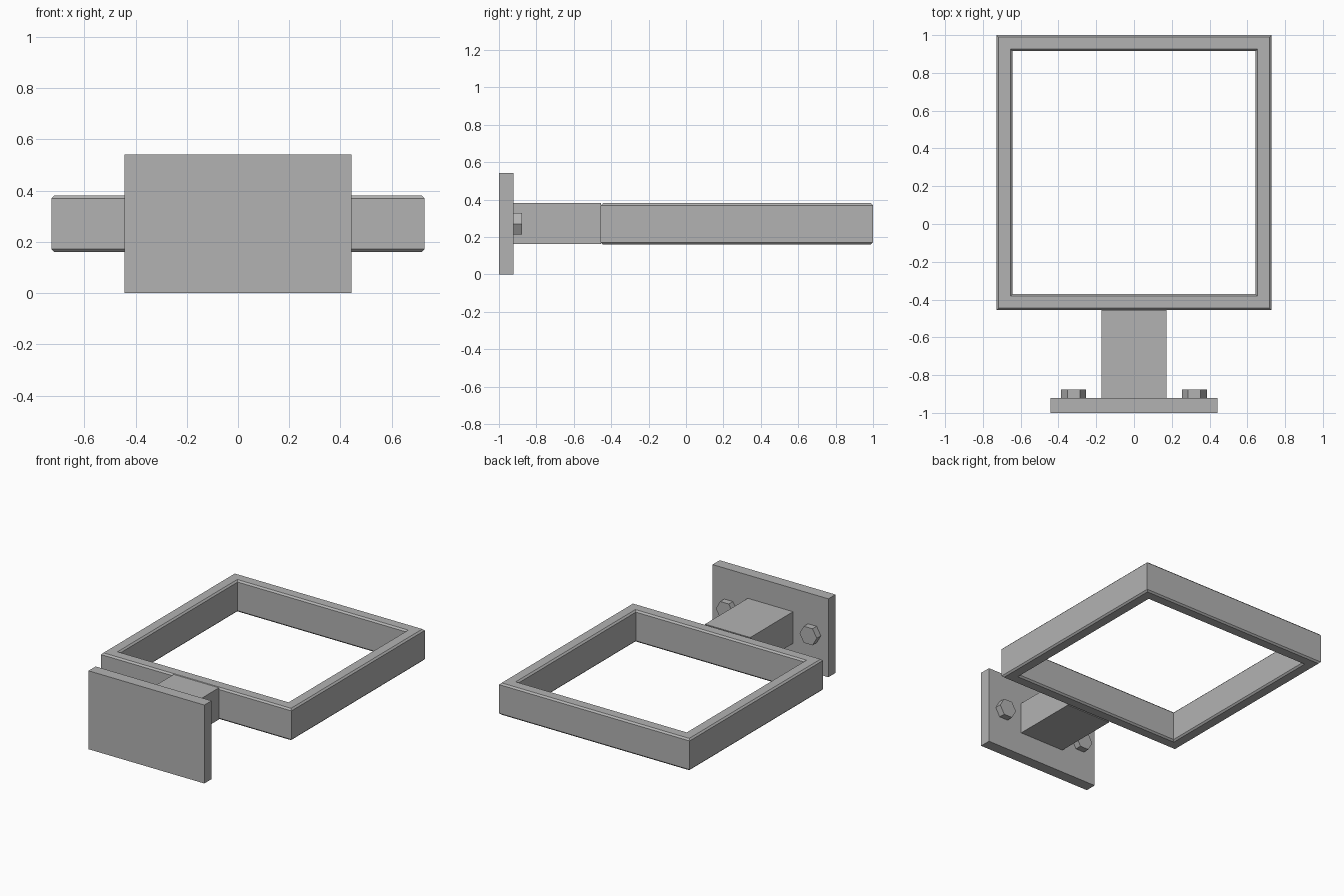
import bpy
import bmesh
from math import pi
from mathutils import Matrix, Vector

if "Cube" in bpy.data.objects:
    bpy.data.objects.remove(bpy.data.objects["Cube"], do_unlink=True)

# Single flat grey for the whole bracket
grey = bpy.data.materials.new("plain grey")
grey.use_nodes = True
color = (0.45, 0.45, 0.45, 1)
grey.diffuse_color = color
grey.node_tree.nodes["Principled BSDF"].inputs["Base Color"].default_value = color

MID_Z = 0.271


def finish(name, bm):
    bmesh.ops.recalc_face_normals(bm, faces=bm.faces)
    mesh = bpy.data.meshes.new(name)
    bm.to_mesh(mesh)
    bm.free()
    mesh.materials.append(grey)
    obj = bpy.data.objects.new(name, mesh)
    bpy.context.collection.objects.link(obj)
    return obj


def box(name, low, high):
    low, high = Vector(low), Vector(high)
    bm = bmesh.new()
    place = Matrix.Translation((low + high) / 2) @ Matrix.Diagonal((*(high - low), 1))
    bmesh.ops.create_cube(bm, size=1, matrix=place)
    return finish(name, bm)


def square_ring(name, center, inner, outer, half_height, chamfer):
    # Chamfered section carried around four mitred corners
    c, h = chamfer, half_height
    section = [(inner, c - h), (inner + c, -h), (outer - c, -h), (outer, c - h),
               (outer, h - c), (outer - c, h), (inner + c, h), (inner, h - c)]
    bm = bmesh.new()
    loops = [[bm.verts.new(center + Vector((sx * r, sy * r, z))) for r, z in section]
             for sx, sy in ((1, 1), (-1, 1), (-1, -1), (1, -1))]
    n = len(section)
    for i, a in enumerate(loops):
        b = loops[(i + 1) % len(loops)]
        for j in range(n):
            k = (j + 1) % n
            bm.faces.new((a[j], a[k], b[k], b[j]))
    return finish(name, bm)


def bolt(name, x):
    # Hexagonal head with its flats level, lying along y
    bm = bmesh.new()
    place = (Matrix.Translation((x, -0.902, MID_Z)) @ Matrix.Rotation(pi / 2, 4, "X")
             @ Matrix.Rotation(pi / 2, 4, "Z"))
    bmesh.ops.create_cone(bm, cap_ends=True, segments=6, radius1=0.066,
                          radius2=0.066, depth=0.05, matrix=place)
    # Turn the head so that two corners point sideways
    top = max(v.co.z for v in bm.verts) - MID_Z
    if top > 0.06:
        bmesh.ops.rotate(bm, verts=bm.verts, cent=(x, -0.902, MID_Z),
                         matrix=Matrix.Rotation(pi / 6, 3, "Y"))
    return finish(name, bm)


# Mounting plate, arm and square frame
box("mounting_plate", (-0.443, -1, 0), (0.443, -0.922, 0.542))
box("support_arm", (-0.173, -0.922, 0.162), (0.173, -0.455, 0.381))
square_ring("square_frame", Vector((0, 0.272, MID_Z)), 0.643, 0.728, 0.11, 0.011)

# Bolt heads beside the arm
for side, x in (("left", 0.32), ("right", -0.32)):
    bolt(side + "_bolt_head", x)
